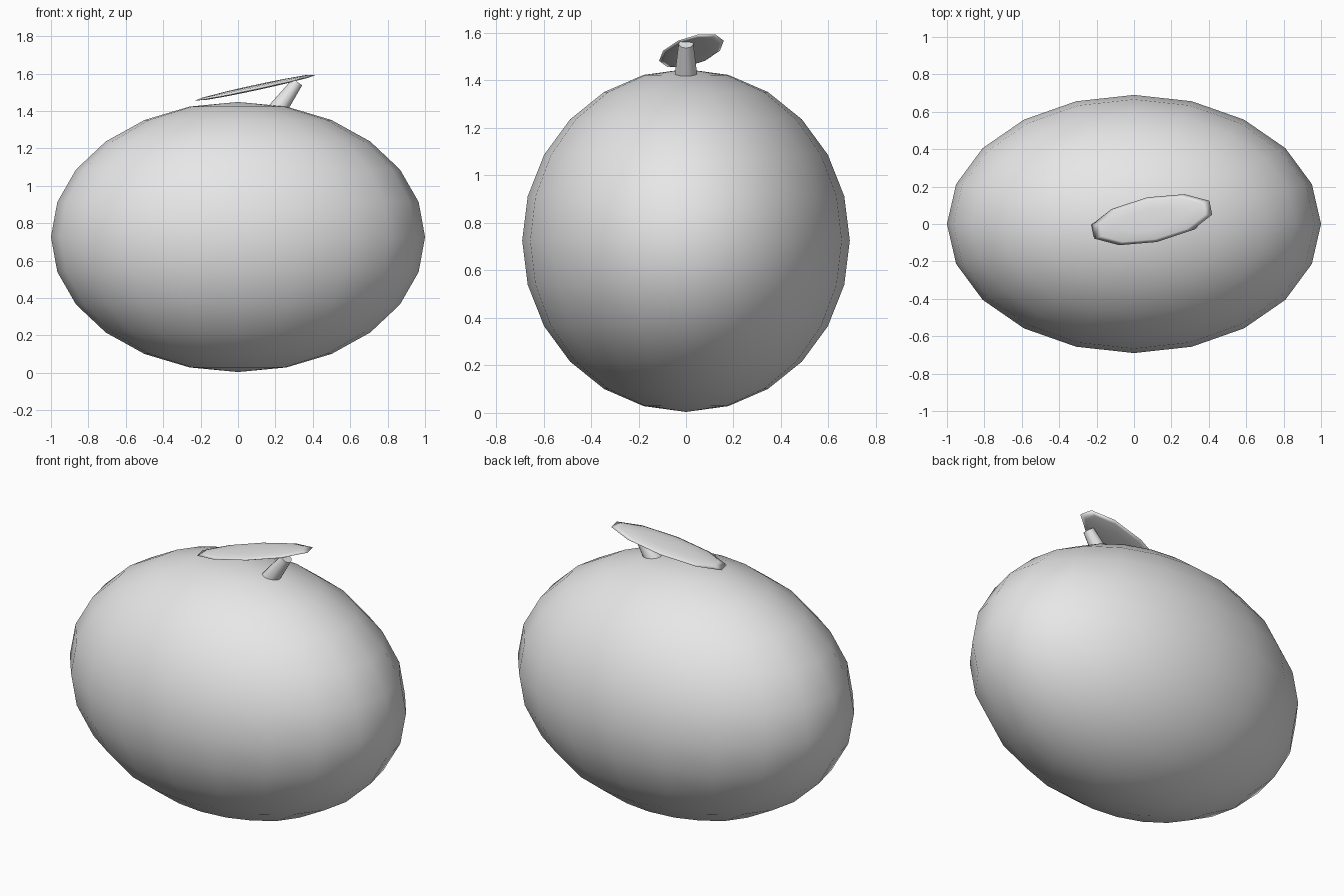
import bpy
import math
from mathutils import Vector

cube = bpy.data.objects.get("Cube")
if cube:
    bpy.data.objects.remove(cube, do_unlink=True)

# One plain grey for every part
GREY = (0.8, 0.8, 0.8, 1.0)
grey = bpy.data.materials.new("light_grey")
grey.use_nodes = True
grey.diffuse_color = GREY
grey.node_tree.nodes["Principled BSDF"].inputs["Base Color"].default_value = GREY


def finish(name, angle):
    """Name the active object, colour it and shade it smooth."""
    ob = bpy.context.object
    ob.name = name
    ob.data.materials.append(grey)
    bpy.ops.object.transform_apply(location=False, rotation=False, scale=True)
    bpy.ops.object.shade_smooth_by_angle(angle=math.radians(angle))
    return ob


def ellipsoid(name, center, radii, segments, rings, rotation=(0, 0, 0)):
    bpy.ops.mesh.primitive_uv_sphere_add(segments=segments, ring_count=rings,
                                         radius=1, location=center)
    ob = bpy.context.object
    ob.scale = radii
    ob.rotation_euler = [math.radians(a) for a in rotation]
    return finish(name, 180)


def tapered_rod(name, start, end, r_start, r_end, sides):
    start, end = Vector(start), Vector(end)
    axis = end - start
    bpy.ops.mesh.primitive_cone_add(vertices=sides, radius1=r_start, radius2=r_end,
                                    depth=axis.length, location=(start + end) / 2)
    bpy.context.object.rotation_euler = axis.to_track_quat('Z', 'Y').to_euler()
    return finish(name, 50)


# Fruit body
ellipsoid("fruit_body", (0, 0, 0.726), (1.0, 0.69, 0.722), 20, 12)

# Leaning stem, rooted in the top of the body
tapered_rod("stem", (0.195, 0, 1.385), (0.318, 0, 1.555), 0.052, 0.031, 12)

# Thin tilted leaf resting on the stem
ellipsoid("leaf", (0.095, 0.023, 1.525), (0.346, 0.122, 0.014), 10, 6, (0, -12, 11.5))
